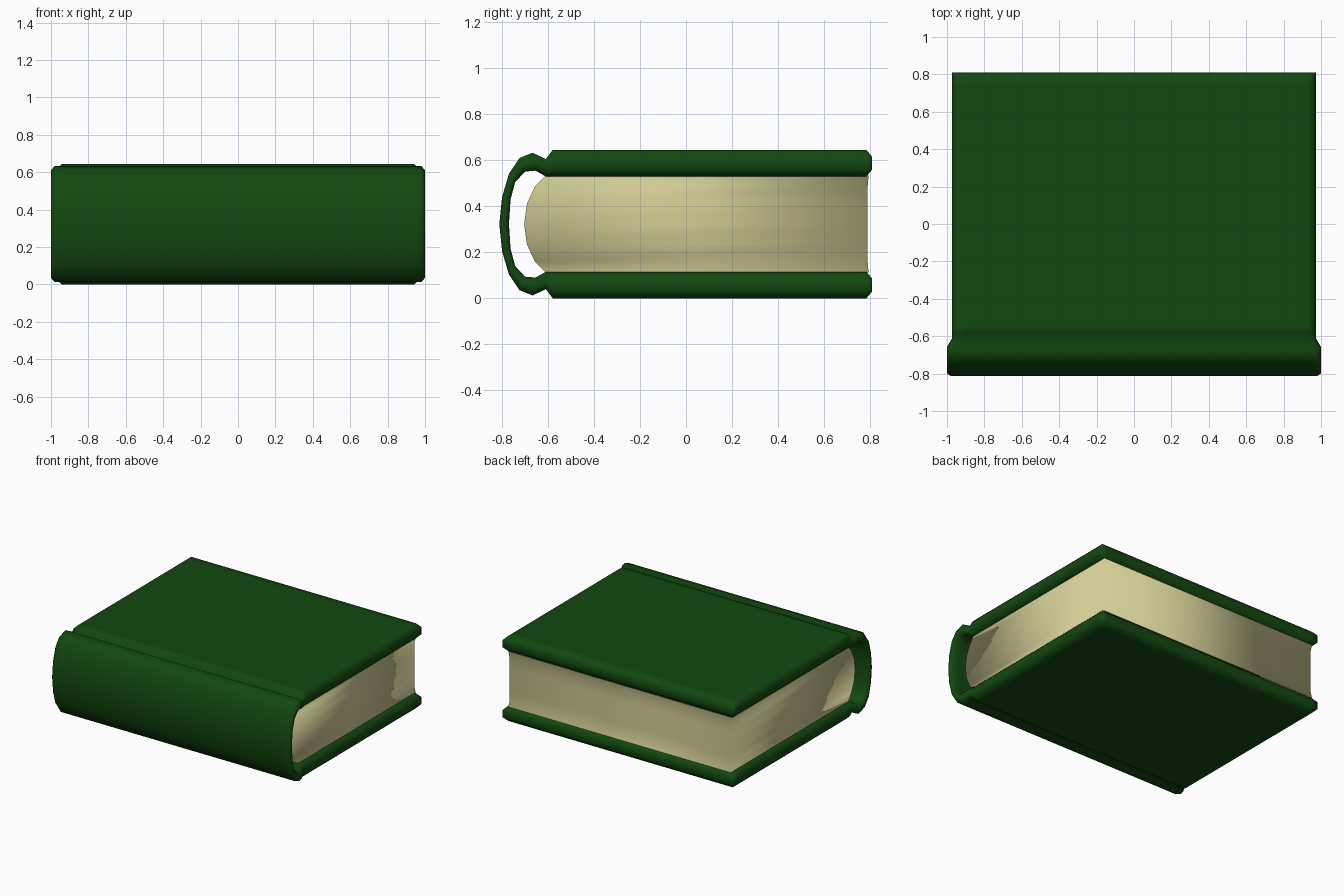
import bpy, bmesh

if "Cube" in bpy.data.objects:
    bpy.data.objects.remove(bpy.data.objects["Cube"])

MID = 0.3225  # mirror height


def material(name, rgb):
    m = bpy.data.materials.new(name)
    m.diffuse_color = (*rgb, 1)
    m.use_nodes = True
    m.node_tree.nodes["Principled BSDF"].inputs["Base Color"].default_value = m.diffuse_color
    return m


def loft(name, rings, mat, caps=True):
    """Skin a list of equal-length closed rings, optionally capping the ends."""
    bm = bmesh.new()
    loops = [[bm.verts.new(p) for p in r] for r in rings]
    n = len(loops[0])
    for a, b in zip(loops, loops[1:]):
        for i in range(n):
            j = (i + 1) % n
            bm.faces.new((a[i], b[i], b[j], a[j]))
    if caps:
        bm.faces.new(loops[0])
        bm.faces.new(loops[-1])
        bmesh.ops.remove_doubles(bm, verts=bm.verts, dist=1e-5)
    bmesh.ops.recalc_face_normals(bm, faces=bm.faces)
    me = bpy.data.meshes.new(name)
    bm.to_mesh(me)
    bm.free()
    for f in me.polygons:
        f.use_smooth = True
    me.materials.append(mat)
    ob = bpy.data.objects.new(name, me)
    bpy.context.collection.objects.link(ob)
    return ob


def section(outer, inner, w, c, a):
    """Chamfered strip section: half width w, end chamfer c, depth fraction a."""
    def at(x, t):
        return (x, outer[0] + (inner[0] - outer[0]) * t,
                outer[1] + (inner[1] - outer[1]) * t)
    s = w - c - 0.05  # support loop keeps the boards flat
    half = [at(s, 0), at(w - c, 0), at(w, a), at(w, 1 - a), at(w - c, 1), at(s, 1)]
    return half + [(-x, y, z) for x, y, z in reversed(half)]


# Case: bottom cover, hinge and half the spine, mirrored upward
stations = [
    ((0.81, 0.03), (0.81, 0.085), 0.972, 0, 0),
    ((0.785, 0), (0.785, 0.115), 0.972, 0.03, 0.26),
    ((0.735, 0), (0.735, 0.115), 0.972, 0.03, 0.26),
    ((-0.55, 0), (-0.55, 0.115), 0.972, 0.03, 0.26),
    ((-0.58, 0), (-0.58, 0.115), 0.972, 0.03, 0.26),
    ((-0.61, 0.04), (-0.61, 0.115), 0.972, 0.02, 0.25),
    ((-0.667, 0.012), (-0.655, 0.09), 1.0, 0.02, 0.3),
    ((-0.724, 0.035), (-0.70, 0.094), 1.0, 0.02, 0.3),
    ((-0.77, 0.103), (-0.743, 0.14), 1.0, 0.02, 0.3),
    ((-0.80, 0.205), (-0.763, 0.215), 1.0, 0.02, 0.3),
]
crown = ((-0.812, MID), (-0.77, MID), 1.0, 0.02, 0.3)


def flip(s):
    up = lambda p: (p[0], 2 * MID - p[1])
    return (up(s[0]), up(s[1]), *s[2:])


path = stations + [crown] + [flip(s) for s in reversed(stations)]
loft("cover_and_spine", [section(*s) for s in path],
     material("green_cloth", (0.006, 0.066, 0.005)))

# Page block: rounded back, slight flare at the boards (height, back y, flare)
low = [(0.112, -0.61, 0.008), (0.16, -0.658, 0), (0.235, -0.692, 0)]
rows = low + [(MID, -0.704, 0)] + [(2 * MID - z, y, f) for z, y, f in reversed(low)]


def page_ring(z, back, flare):
    w, fore = 0.927 + flare, 0.79 + flare / 2
    return [(w, back, z), (w, fore, z), (-w, fore, z), (-w, back, z)]


loft("pages", [page_ring(*r) for r in rows],
     material("cream_paper", (0.64, 0.61, 0.30)), caps=False)
